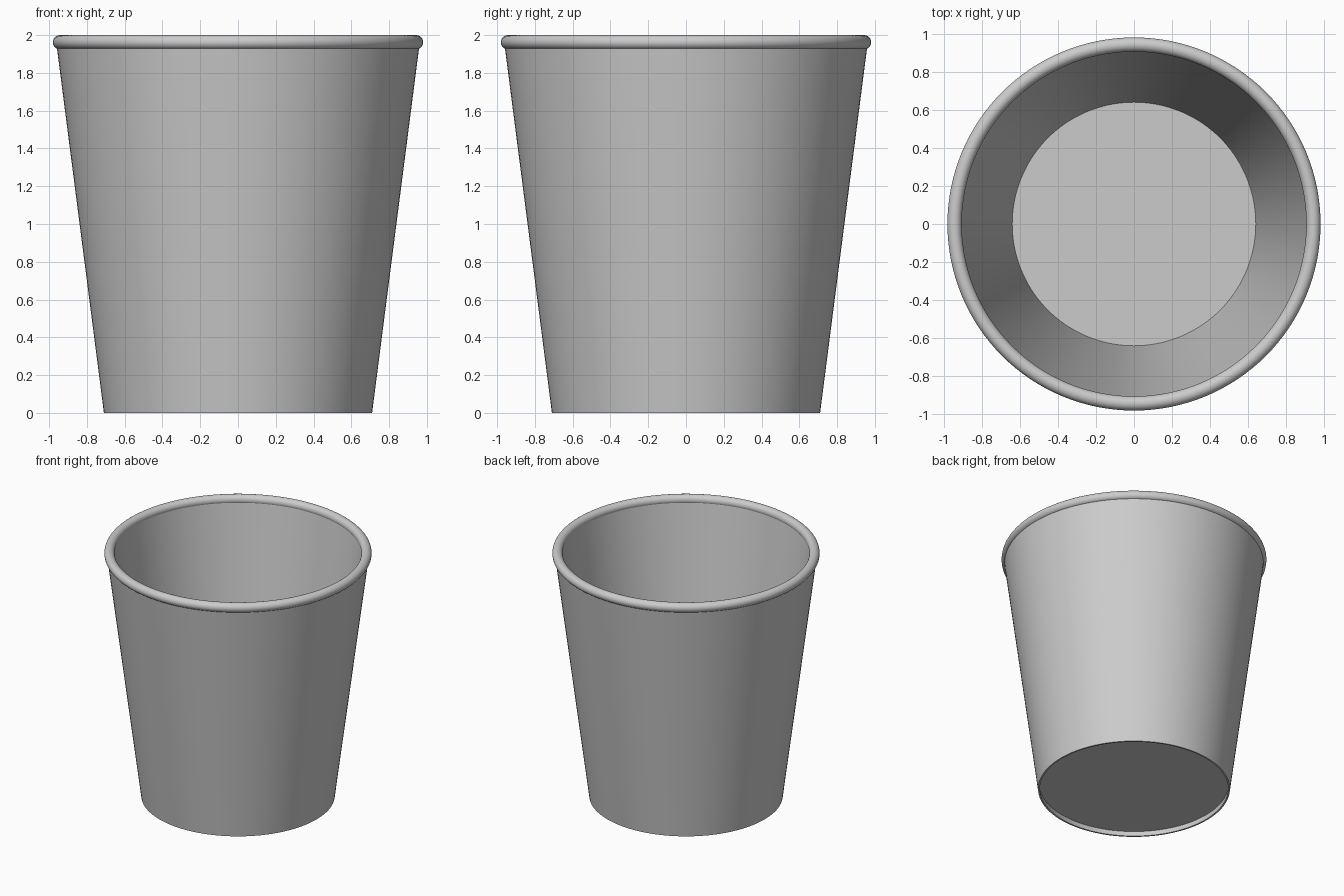
import bpy, math

if "Cube" in bpy.data.objects:
    bpy.data.objects.remove(bpy.data.objects["Cube"])

SEG = 128


def lathe(name, profile, closed=False):
    """Revolve an (r, z) profile around z; r = 0 ends become poles."""
    verts, rings, faces = [], [], []
    for r, z in profile:
        start = len(verts)
        n = 1 if r == 0 else SEG
        for i in range(n):
            a = 2 * math.pi * i / SEG
            verts.append((r * math.cos(a), r * math.sin(a), z))
        rings.append([start + i % n for i in range(SEG)])
    pairs = list(zip(rings, rings[1:]))
    if closed:
        pairs.append((rings[-1], rings[0]))
    for lo, hi in pairs:
        for i in range(SEG):
            j = (i + 1) % SEG
            face = list(dict.fromkeys((lo[i], lo[j], hi[j], hi[i])))
            faces.append(face)
    mesh = bpy.data.meshes.new(name)
    mesh.from_pydata(verts, [], faces)
    mesh.update()
    obj = bpy.data.objects.new(name, mesh)
    bpy.context.collection.objects.link(obj)
    bpy.ops.object.select_all(action='DESELECT')
    obj.select_set(True)
    bpy.context.view_layer.objects.active = obj
    bpy.ops.object.shade_smooth_by_angle(angle=math.radians(35))
    return obj


# Tapered cup body: recessed underside, thin foot, outer wall, inner wall, floor
lathe("cup_body", [
    (0, 0.04), (0.70, 0.04), (0.697, 0.0), (0.71, 0.0),
    (0.961, 1.95), (0.91, 1.95), (0.64, 0.06), (0, 0.06),
])

# Rolled rim around the mouth
R, T = 0.943, 0.0375
lathe("rolled_rim", [
    (R + T * math.cos(2 * math.pi * k / 24), 2 - T + T * math.sin(2 * math.pi * k / 24))
    for k in range(24)
], closed=True)
